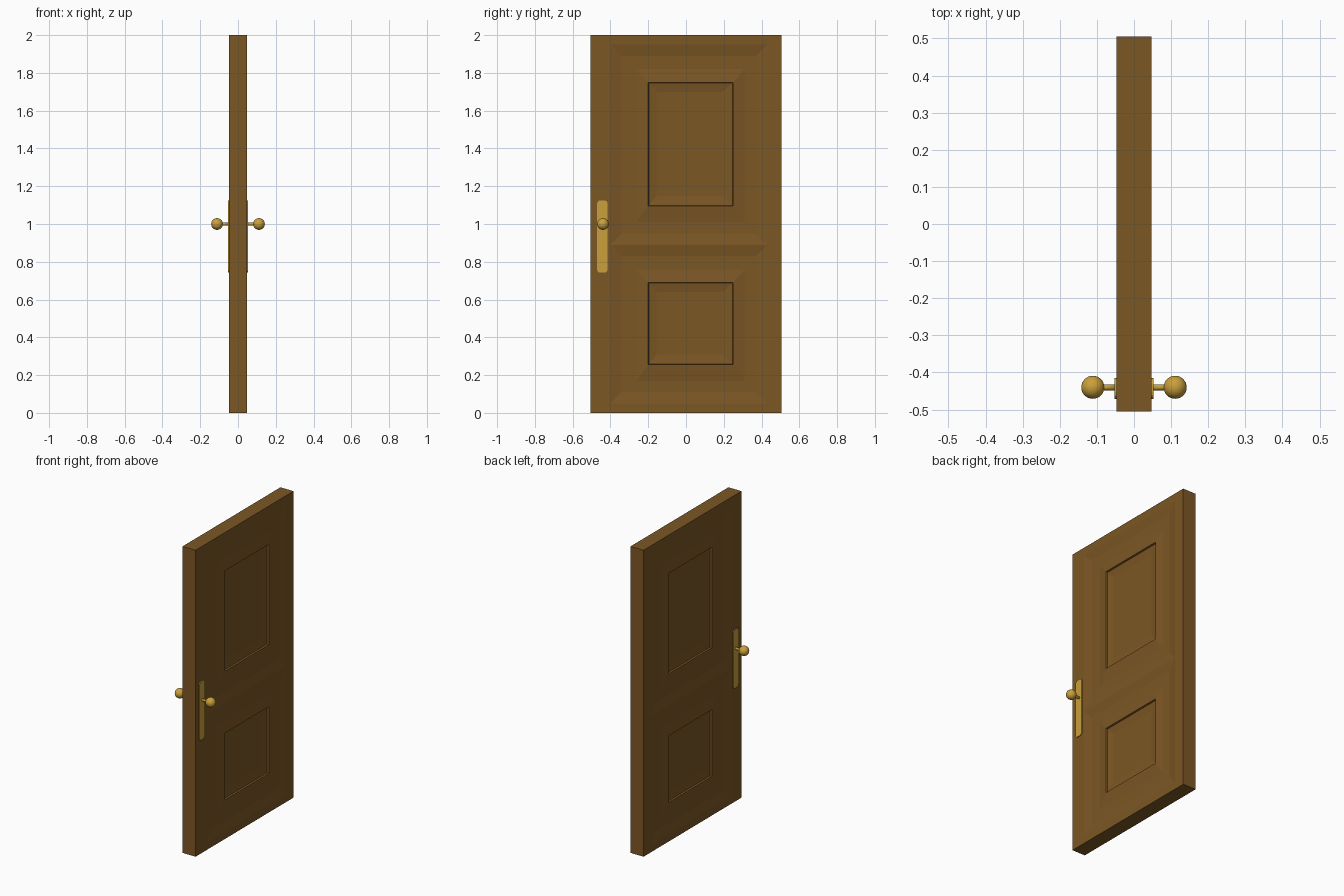
import bpy, bmesh, math
from mathutils import Matrix

if "Cube" in bpy.data.objects:
    bpy.data.objects.remove(bpy.data.objects["Cube"])

T = 0.047            # half thickness of the door
Y0, Y1, H = -0.505, 0.505, 2.0
HANDLE_Y = -0.443


def material(name, rgb):
    m = bpy.data.materials.new(name)
    m.diffuse_color = (*rgb, 1)
    m.use_nodes = True
    m.node_tree.nodes["Principled BSDF"].inputs["Base Color"].default_value = m.diffuse_color
    return m


wood = material("brown_wood", (0.2, 0.095, 0.018))
brass = material("brass", (0.59, 0.35, 0.045))


def finish(name, bm, mat, smooth=False):
    bmesh.ops.remove_doubles(bm, verts=bm.verts, dist=0.0002)
    bmesh.ops.recalc_face_normals(bm, faces=bm.faces)
    for f in bm.faces:
        f.smooth = smooth
    me = bpy.data.meshes.new(name)
    bm.to_mesh(me)
    bm.free()
    me.materials.append(mat)
    ob = bpy.data.objects.new(name, me)
    bpy.context.collection.objects.link(ob)
    return ob


def face(bm, pts):
    bm.faces.new([bm.verts.new(p) for p in pts])


def corners(y0, y1, z0, z1, x):
    return [(x, y0, z0), (x, y1, z0), (x, y1, z1), (x, y0, z1)]


# Each ring: y0, y1, inset from panel bottom, inset from panel top, depth
RINGS = [(-0.40, 0.43, 0.00, 0.00, 0.000),
         (-0.34, 0.37, 0.06, 0.06, 0.010),
         (-0.265, 0.31, 0.12, 0.13, 0.010),
         (-0.20, 0.25, 0.205, 0.20, 0.000),
         (-0.197, 0.247, 0.208, 0.203, 0.010),
         (-0.155, 0.195, 0.26, 0.25, 0.018)]
BOTTOM, MIDDLE, TOP = 0.05, 0.89, 1.95
PY0, PY1 = RINGS[0][:2]

bm = bmesh.new()
for s in (-1, 1):
    # flat border of the door face
    for y0, y1, z0, z1 in ((Y0, Y1, 0, BOTTOM), (Y0, Y1, TOP, H),
                           (Y0, PY0, BOTTOM, MIDDLE), (Y0, PY0, MIDDLE, TOP),
                           (PY1, Y1, BOTTOM, MIDDLE), (PY1, Y1, MIDDLE, TOP)):
        face(bm, corners(y0, y1, z0, z1, s * T))
    # two moulded panels made of nested rings
    for z0, z1 in ((BOTTOM, MIDDLE), (MIDDLE, TOP)):
        loops = [corners(a, b, z0 + lo, z1 - hi, s * (T - d))
                 for a, b, lo, hi, d in RINGS]
        for p, q in zip(loops, loops[1:]):
            for i in range(4):
                j = (i + 1) % 4
                face(bm, [p[i], p[j], q[j], q[i]])
        face(bm, loops[-1])
# four narrow edges of the door
front, back = corners(Y0, Y1, 0, H, -T), corners(Y0, Y1, 0, H, T)
for i in range(4):
    j = (i + 1) % 4
    face(bm, [front[i], front[j], back[j], back[i]])
finish("door_leaf", bm, wood)

for s, side in ((-1, "left"), (1, "right")):
    # back plate with rounded corners
    bm = bmesh.new()
    outline = []
    r, hw, z0, z1 = 0.018, 0.028, 0.742, 1.125
    for cy, cz, a0 in ((hw - r, z1 - r, 0), (r - hw, z1 - r, 90),
                       (r - hw, z0 + r, 180), (hw - r, z0 + r, 270)):
        for k in range(4):
            a = math.radians(a0 + 30 * k)
            outline.append((HANDLE_Y + cy + r * math.cos(a), cz + r * math.sin(a)))
    f = bm.faces.new([bm.verts.new((s * (T - 0.004), y, z)) for y, z in outline])
    ext = bmesh.ops.extrude_face_region(bm, geom=[f], use_keep_orig=True)
    for v in ext["geom"]:
        if isinstance(v, bmesh.types.BMVert):
            v.co.x = s * 0.052
    finish(side + "_back_plate", bm, brass)

    # stem
    bm = bmesh.new()
    bmesh.ops.create_cone(bm, cap_ends=True, segments=16, radius1=0.008,
                          radius2=0.008, depth=0.06,
                          matrix=Matrix.Translation((s * 0.075, HANDLE_Y + 0.003, 1.0))
                          @ Matrix.Rotation(math.pi / 2, 4, "Y"))
    finish(side + "_knob_stem", bm, brass, True)

    # round knob
    bm = bmesh.new()
    bmesh.ops.create_uvsphere(bm, u_segments=32, v_segments=16, radius=0.031,
                              matrix=Matrix.Translation((s * 0.111, HANDLE_Y + 0.003, 1.0)))
    finish(side + "_knob", bm, brass, True)
